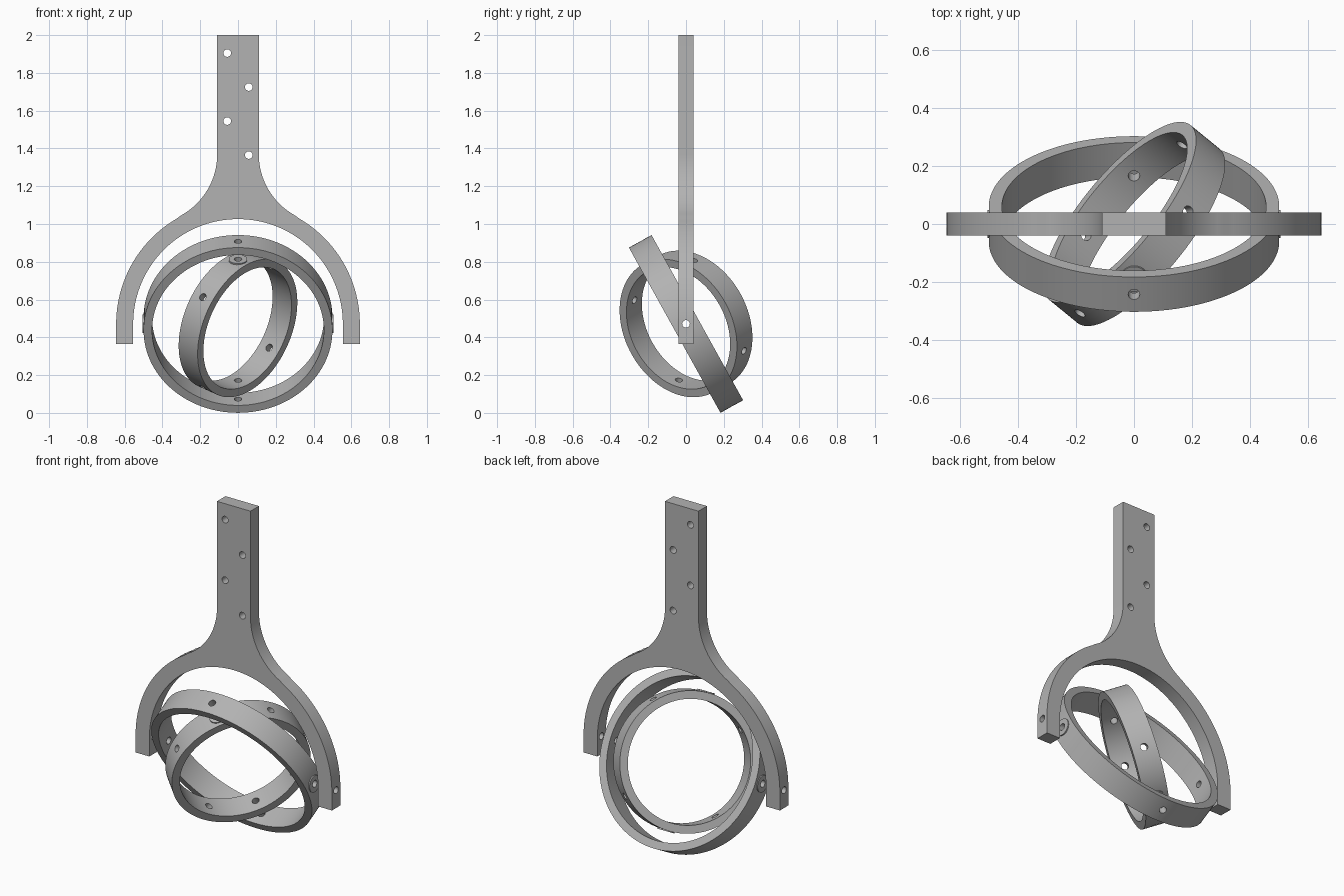
import bpy, bmesh
from math import pi, cos, sin, radians, atan2
from mathutils import Matrix, Vector

if "Cube" in bpy.data.objects:
    bpy.data.objects.remove(bpy.data.objects["Cube"])

CENTRE_Z = 0.471
HOLE_R = 0.02
BOSS_R = 0.049

grey = bpy.data.materials.new("satin_grey")
grey.use_nodes = True
grey.diffuse_color = (0.45, 0.45, 0.45, 1)
grey.node_tree.nodes["Principled BSDF"].inputs["Base Color"].default_value = grey.diffuse_color


def make_object(name, bm):
    bmesh.ops.recalc_face_normals(bm, faces=bm.faces)
    mesh = bpy.data.meshes.new(name)
    bm.to_mesh(mesh)
    bm.free()
    mesh.materials.append(grey)
    obj = bpy.data.objects.new(name, mesh)
    bpy.context.collection.objects.link(obj)
    return obj


def rods(name, segments):
    """Cylinders given as (start, end, radius)."""
    bm = bmesh.new()
    for start, end, radius in segments:
        a, b = Vector(start), Vector(end)
        turn = (b - a).to_track_quat('Z', 'Y').to_matrix().to_4x4()
        bmesh.ops.create_cone(bm, cap_ends=True, segments=32, radius1=radius, radius2=radius,
                              depth=(b - a).length,
                              matrix=Matrix.Translation((a + b) / 2) @ turn)
    return make_object(name, bm)


def boolean(obj, tool, operation):
    tool.hide_render = True
    mod = obj.modifiers.new("boolean", 'BOOLEAN')
    mod.operation = operation
    mod.solver = 'EXACT'
    mod.object = tool
    bpy.context.view_layer.objects.active = obj
    bpy.ops.object.modifier_apply(modifier=mod.name)
    bpy.data.objects.remove(tool)


def smooth(obj):
    bpy.ops.object.select_all(action='DESELECT')
    obj.select_set(True)
    bpy.context.view_layer.objects.active = obj
    bpy.ops.object.shade_smooth_by_angle(angle=radians(30))


def arc(cx, cz, r, start, end, steps):
    return [(cx + r * cos(start + (end - start) * i / steps),
             cz + r * sin(start + (end - start) * i / steps)) for i in range(steps + 1)]


def make_ring(name, outer, inner, width, hole_angles, matrix):
    # Square-section hoop
    bm = bmesh.new()
    h = width / 2
    corners = [bm.verts.new((r, 0, z)) for r, z in
               ((inner, -h), (outer, -h), (outer, h), (inner, h))]
    edges = [bm.edges.new((corners[i], corners[(i + 1) % 4])) for i in range(4)]
    bmesh.ops.spin(bm, geom=corners + edges, cent=(0, 0, 0), axis=(0, 0, 1),
                   angle=2 * pi, steps=128, use_merge=True)
    bmesh.ops.remove_doubles(bm, verts=bm.verts, dist=1e-5)
    ring = make_object(name, bm)
    # Pivot bosses on the outside
    boolean(ring, rods("bosses", [((s * (outer - 0.02), 0, 0), (s * (outer + 0.005), 0, 0), BOSS_R)
                                  for s in (-1, 1)]), 'UNION')
    # Radial holes
    holes = []
    for angle in hole_angles:
        d = Vector((cos(radians(angle)), sin(radians(angle)), 0))
        holes.append((d * (inner - 0.05), d * (outer + 0.05), HOLE_R))
    boolean(ring, rods("ring_holes", holes), 'DIFFERENCE')
    ring.matrix_world = matrix
    smooth(ring)


# Fork: straight handle, fillets and half-round arms
HALF_HANDLE, R_OUT, R_IN, HALF_Y = 0.11, 0.645, 0.555, 0.04
FILLET_Z, FILLET_R, ARM_END = 1.37, 0.371, 0.365
fx = HALF_HANDLE + FILLET_R
blend = atan2(FILLET_Z - CENTRE_Z, fx)
right = [(HALF_HANDLE, 2.0)]
right += arc(fx, FILLET_Z, FILLET_R, pi, pi + blend, 20)
right += arc(0, CENTRE_Z, R_OUT, blend, 0, 32)[1:]
right += [(R_OUT, ARM_END), (R_IN, ARM_END)]
inside = arc(0, CENTRE_Z, R_IN, 0, pi, 80)
left = [(-x, z) for x, z in reversed(right)]
bm = bmesh.new()
face = bm.faces.new([bm.verts.new((x, -HALF_Y, z)) for x, z in right + inside + left])
extruded = bmesh.ops.extrude_face_region(bm, geom=[face])["geom"]
bmesh.ops.translate(bm, vec=(0, 2 * HALF_Y, 0),
                    verts=[v for v in extruded if isinstance(v, bmesh.types.BMVert)])
fork = make_object("fork_handle", bm)

# Staggered mounting holes and arm pivot holes
holes = [((x, -0.1, z), (x, 0.1, z), HOLE_R)
         for x, z in ((-0.057, 1.905), (0.057, 1.725), (-0.057, 1.545), (0.057, 1.365))]
holes += [((s * 0.5, 0, CENTRE_Z), (s * 0.7, 0, CENTRE_Z), HOLE_R) for s in (-1, 1)]
boolean(fork, rods("fork_holes", holes), 'DIFFERENCE')
smooth(fork)

# Outer ring tilts about the arm pivots, inner ring turns inside it
outer_frame = Matrix.Translation((0, 0, CENTRE_Z)) @ Matrix.Rotation(radians(119), 4, 'X')
inner_frame = outer_frame @ Matrix.Rotation(radians(47), 4, 'Y') @ Matrix.Rotation(pi / 2, 4, 'Z')
make_ring("outer_ring", 0.5, 0.455, 0.137, (0, 90, 180, 270), outer_frame)
make_ring("inner_ring", 0.387, 0.342, 0.137, (0, 45, 135, 180, 225, 315), inner_frame)
